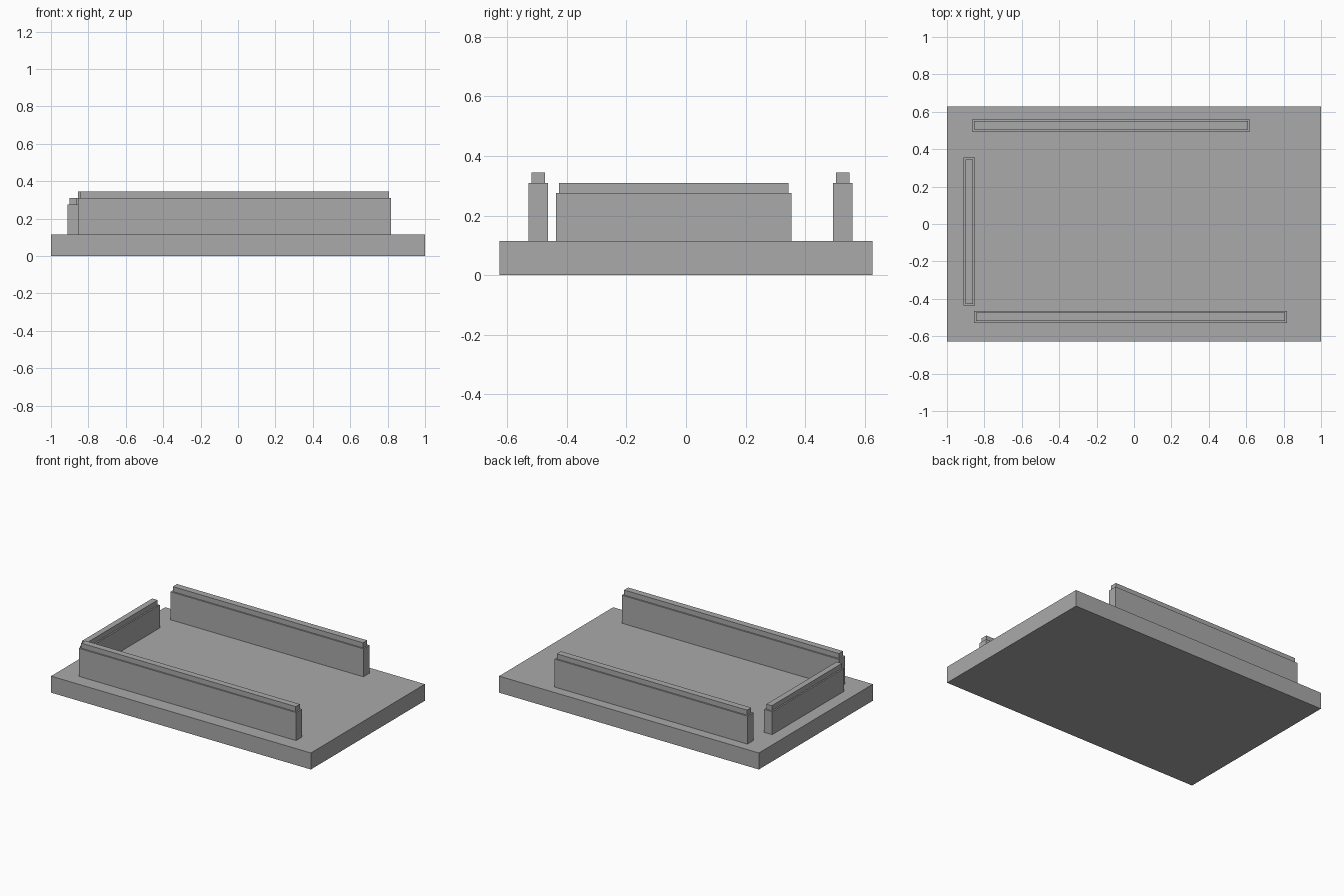
import bpy
import bmesh
from mathutils import Vector

cube = bpy.data.objects.get("Cube")
if cube:
    bpy.data.objects.remove(cube, do_unlink=True)

grey = bpy.data.materials.new("plain_grey")
grey.use_nodes = True
colour = (0.4, 0.4, 0.4, 1)
grey.diffuse_color = colour
grey.node_tree.nodes["Principled BSDF"].inputs["Base Color"].default_value = colour


def block(name, low, high):
    """Flat-sided box between two opposite corners."""
    low, high = Vector(low), Vector(high)
    mesh = bpy.data.meshes.new(name)
    bm = bmesh.new()
    bmesh.ops.create_cube(bm, size=1)
    bmesh.ops.scale(bm, vec=high - low, verts=bm.verts)
    bmesh.ops.translate(bm, vec=(low + high) / 2, verts=bm.verts)
    bm.to_mesh(mesh)
    bm.free()
    mesh.materials.append(grey)
    obj = bpy.data.objects.new(name, mesh)
    bpy.context.collection.objects.link(obj)


BASE_TOP = 0.115
CAP_HEIGHT = 0.035
INSET = 0.01


def wall(name, x0, x1, y0, y1, top):
    """Upright wall with a slightly narrower cap along its top."""
    block(name, (x0, y0, BASE_TOP), (x1, y1, top))
    block(name + "_cap", (x0 + INSET, y0 + INSET, top),
          (x1 - INSET, y1 - INSET, top + CAP_HEIGHT))


# Base slab
block("base_slab", (-1, -0.627, 0), (1, 0.627, BASE_TOP))

# Three separate low walls
wall("front_wall", -0.855, 0.818, -0.529, -0.464, 0.31)
wall("back_wall", -0.865, 0.62, 0.494, 0.56, 0.31)
wall("right_wall", -0.912, -0.851, -0.437, 0.355, 0.275)
